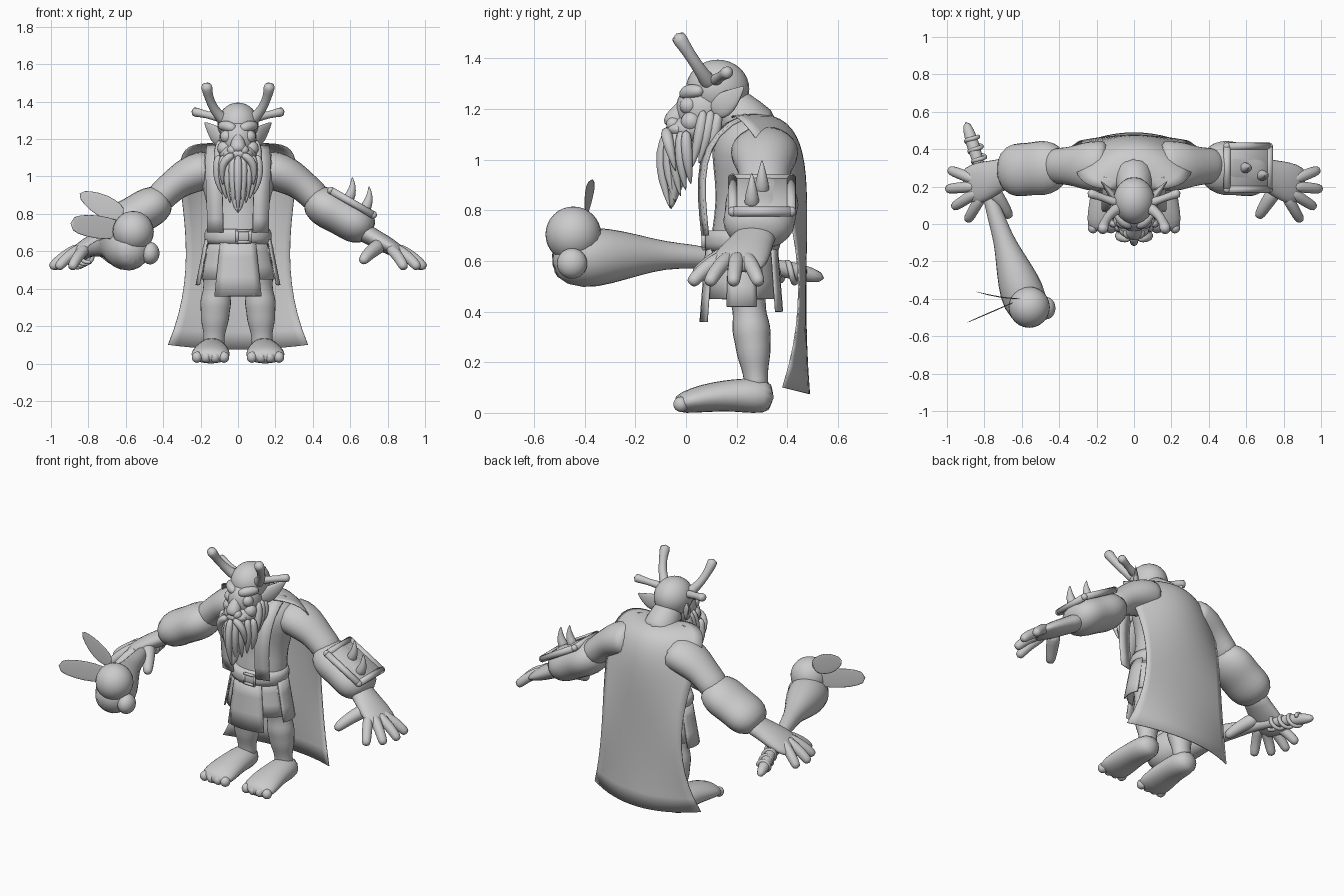
import bpy, bmesh, math
from mathutils import Vector, Matrix

cube = bpy.data.objects.get("Cube")
if cube:
    bpy.data.objects.remove(cube, do_unlink=True)

grey = bpy.data.materials.new("plain_grey")
grey.use_nodes = True
grey.diffuse_color = (.6, .6, .6, 1)
grey.node_tree.nodes["Principled BSDF"].inputs["Base Color"].default_value = grey.diffuse_color

X, Y, Z = Matrix.Identity(3)


def finish(name, bm, mirror=False, subsurf=False, thick=0):
    bmesh.ops.recalc_face_normals(bm, faces=bm.faces)
    for face in bm.faces:
        face.smooth = True
    mesh = bpy.data.meshes.new(name)
    bm.to_mesh(mesh)
    bm.free()
    mesh.materials.append(grey)
    obj = bpy.data.objects.new(name, mesh)
    bpy.context.collection.objects.link(obj)
    if mirror:
        obj.modifiers.new("Mirror", "MIRROR")
    if thick:
        obj.modifiers.new("Solidify", "SOLIDIFY").thickness = thick
    if subsurf:
        obj.modifiers.new("Subsurf", "SUBSURF").levels = 1
        obj.modifiers["Subsurf"].render_levels = 1
    return obj


def curve(controls, count):
    """Evenly sampled Bezier curve."""
    samples = []
    for k in range(count):
        level = [Vector(c) for c in controls]
        while len(level) > 1:
            level = [a.lerp(b, k / (count - 1)) for a, b in zip(level, level[1:])]
        samples.append(level[0])
    return samples


def bridge(bm, rows):
    for low, high in zip(rows, rows[1:]):
        for k in range(len(low) - 1):
            bm.faces.new((low[k], low[k + 1], high[k + 1], high[k]))


def loft(name, points, radii, flat=(1, 1), ref=X, mirror=False, sides=12, subsurf=True):
    """Closed tube; flat squashes it across ref, blending from start to end."""
    bm = bmesh.new()
    last = len(points) - 1
    loops = []
    for i, (point, radius) in enumerate(zip(points, radii)):
        along = (points[min(i + 1, last)] - points[max(i - 1, 0)]).normalized()
        wide = (ref - along * ref.dot(along)).normalized()
        squash = flat[0] + (flat[1] - flat[0]) * i / last
        deep = along.cross(wide) * squash
        angles = [math.tau * k / sides for k in range(sides)]
        loops.append([bm.verts.new(point + (wide * math.cos(a) + deep * math.sin(a)) * radius)
                      for a in angles])
    bridge(bm, [loop + loop[:1] for loop in loops])
    bm.faces.new(loops[0])
    bm.faces.new(loops[-1])
    return finish(name, bm, mirror, subsurf)


def tube(name, controls, radii, **options):
    return loft(name, curve(controls, len(radii)), radii, **options)


def ball(name, centre, radii, mirror=False):
    bm = bmesh.new()
    place = Matrix.Translation(centre) @ Matrix.Diagonal((*radii, 1))
    bmesh.ops.create_uvsphere(bm, u_segments=24, v_segments=16, radius=1, matrix=place)
    return finish(name, bm, mirror)


def sheet(name, rows, thick, mirror=False):
    bm = bmesh.new()
    bridge(bm, [[bm.verts.new(p) for p in row] for row in rows])
    return finish(name, bm, mirror, thick=thick)


def frame(name, place, width, depth, radius):
    """Rectangular rim of round bars."""
    corners = [place @ Vector((width * sx, depth * sy, 0)) for sx, sy in ((-1, -1), (1, -1), (1, 1), (-1, 1))]
    for a, b in zip(corners, corners[1:] + corners[:1]):
        loft(name + "_bar", [a, b], [radius] * 2, ref=Vector((1, 2, 4)), subsurf=False)
        ball(name + "_corner", a, [radius] * 3)


# Torso and neck
tube("torso", [(0, .22, .6), (0, .28, 1.18)], (.17, .17, .165, .2, .24, .15), flat=(.8, .75))
tube("neck", [(0, .31, 1.08), (0, .14, 1.24)], (.12, .1, .09))

# Head and face
ball("skull", (0, .125, 1.28), (.11, .125, .115))
ball("face", (0, .07, 1.2), (.1, .11, .11))
ball("jaw", (0, .03, 1.12), (.1, .1, .06))
tube("brow", [(.1, .07, 1.27), (.06, -.01, 1.28), (.01, -.01, 1.25)], (.02, .03, .03, .02), ref=Z, mirror=True)
ball("eye", (.06, .01, 1.213), [.035] * 3, True)
ball("cheek", (.07, .02, 1.15), [.04] * 3, True)
ball("upper_lip", (0, -.03, 1.12), (.08, .05, .035))
tube("nose", [(0, 0, 1.24), (0, -.06, 1.12)], (.02, .03, .05, .04))
ball("nostril", (.03, -.05, 1.14), [.028] * 3, True)
tube("ear", [(.08, .1, 1.19), (.12, .17, 1.22), (.18, .23, 1.29)], (.03, .055, .05, .03, .004),
     flat=(.5, .3), ref=Z, mirror=True)

# Antlers
tube("antler", [(.06, .1, 1.29), (.16, .05, 1.36), (.17, -.04, 1.5)],
     (.04, .03, .026, .024, .026, .037), ref=Y, mirror=True)
tube("antler_branch", [(.08, .11, 1.31), (.25, .17, 1.35)], (.03, .02, .02, .033), ref=Y, mirror=True)

# Beard made of tapered locks
tube("beard_core", [(0, 0, 1.12), (0, -.06, .8)], (.1, .09, .05, .01), flat=(.7, .6))
for i in range(-4, 5):
    side, x = abs(i) / 4, .026 * i
    front = 1 - side
    tube("beard_lock", [(x, -.07 * front, 1.12), (x * 1.3, -.14 * front, 1), (x * .8, .02 - .08 * front, .9 - .1 * front)],
         (.02, .024, .02, .003))
for k in range(3):
    y = .13 - .03 * k
    tube("sideburn", [(.095, y, 1.2), (.125, y - .01, 1.1), (.09, y - .05, 1 - .02 * k)],
         (.015, .027, .02, .004), mirror=True)
tube("moustache", [(.02, -.08, 1.12), (.12, -.08, 1.1), (.08, -.04, .95)],
     (.02, .025, .02, .003), ref=Y, mirror=True)

# Arms, sleeves and hands
tube("upper_arm", [(.13, .31, 1.04), (.29, .31, 1.04), (.46, .31, .84)], (.14, .14, .135, .11, .1, .1),
     flat=(.75, .85), ref=Y, mirror=True)
tube("sleeve", [(.37, .31, .89), (.72, .28, .7)], (.09, .14, .155, .145, .15, .145, .08),
     flat=(.75, .75), ref=Y, mirror=True)
tube("palm", [(.64, .29, .72), (.91, .19, .57)], (.085, .085, .105, .115, .1), flat=(.7, .25), ref=Y, mirror=True)
for i in range(4):
    angle = math.radians(27 * i - 60)
    reach = Vector((math.cos(angle), math.sin(angle), 0))
    hub = Vector((.78, .21, .62))
    tube("finger", [hub + reach * .06, hub + reach * .16 - Z * .04, hub + reach * .225 - Z * .115],
         (.03, .032, .03, .029, .025), ref=Z, mirror=True)
tube("thumb", [(.77, .2, .64), (.7, .1, .6), (.66, .03, .54)], (.045, .04, .034, .026), ref=Z, mirror=True)

# Spiked guard on the left forearm
tilt = Matrix.Translation((.61, .3, .86)) @ Matrix.Rotation(math.radians(30), 4, "Y")
bm = bmesh.new()
bmesh.ops.create_cube(bm, size=1, matrix=tilt @ Matrix.Diagonal((.27, .24, .02, 1)))
finish("arm_guard", bm).modifiers.new("Bevel", "BEVEL").width = .008
frame("guard_rim", tilt, .13, .115, .02)
for base in (Vector((.58, .3, .86)), Vector((.67, .26, .81))):
    tube("guard_spike", [base, base + Vector((.05, 0, .07)), base + Vector((.03, 0, .14))],
         (.035, .028, .016, .002))

# Legs and feet
tube("leg", [(.1, .22, .64), (.12, .26, .36), (.13, .28, .08)],
     (.1, .09, .09, .085, .075, .072, .09, .08, .08, .064, .055, .065), flat=(1, .85), mirror=True)
tube("foot", [(.14, .35, .06), (.14, .15, .09), (.15, -.05, .03)], (.06, .085, .09, .1, .11, .1),
     flat=(1, .35), mirror=True)
for i in range(4):
    ball("toe", (.075 + .048 * i, -.02, .034), (.028, .03, .03), True)

# Belt and buckle
tube("belt", [(0, .22, .64), (0, .22, .72)], (.17, .18, .18, .17), flat=(.85, .85), sides=24, subsurf=False)
frame("buckle", Matrix.Translation((.03, .07, .68)) @ Matrix.Rotation(math.radians(90), 4, "X"), .035, .03, .008)


def skirt_panel(name, start, end, bottom, grow):
    """Flared strip of the skirt between two angles."""
    rows = []
    for j in range(4):
        drop = (.67 - bottom) * j / 3
        angles = [math.radians(start + (end - start) * k / 6) for k in range(7)]
        rows.append([(math.cos(a) * (.165 + .2 * drop + grow), .22 + math.sin(a) * (.13 + .08 * drop + grow),
                      .67 - drop) for a in angles])
    sheet(name, rows, .008)


# Skirt of overlapping panels
skirt_panel("skirt_front", -122, -58, .36, .012)
skirt_panel("skirt_back", 58, 122, .4, .012)
for middle in (0, 180):
    skirt_panel("skirt_side", middle - 22, middle + 22, .42, .012)
for middle in (-42, 42, 138, 222):
    skirt_panel("skirt_corner", middle - 22, middle + 22, .45, 0)

# Vest lapels
strip = curve([(.12, .24, 1.18), (.14, .02, 1.1), (.12, .05, .9), (.12, .07, .7)], 9)
sheet("lapel", [[p - X * .04 - Y * .01, p + X * .045 + Y * .01] for p in strip], .012, mirror=True)

# Cape swept between its spine and its edge
spine = curve([(0, .22, 1.18), (0, .6, 1.22), (0, .43, .8), (0, .49, .075)], 24)
edge = curve([(.1, .18, 1.17), (.55, .2, 1.24), (.1, .6, .75), (.375, .385, .1)], 24)
rows = []
for mid, rim in zip(spine, edge):
    row = []
    for k in range(-8, 9):
        across = k / 8
        point = mid.lerp(rim, across ** 2)
        point.x = rim.x * across
        row.append(point)
    rows.append(row)
sheet("cape", rows, .006)

# Club with orb, grip wrap and blades
tube("club", [(-.9, .55, .53), (-.75, .05, .67), (-.54, -.53, .6)],
     (.02, .04, .03, .03, .035, .05, .055, .085, .115, .13, .08))
ball("club_orb", (-.56, -.445, .705), [.11] * 3)
ball("club_knob", (-.47, -.45, .59), (.05, .06, .06))
grip = curve([(-.87, .47, .545), (-.8, .26, .58)], 41)
spiral = [p + (X * math.cos(k * .6) + Z * math.sin(k * .6)) * .04 for k, p in enumerate(grip)]
loft("grip_wrap", spiral, [.014] * len(spiral), ref=Y, sides=6)
tube("upper_blade", [(-.61, -.4, .79), (-.72, -.4, .84), (-.85, -.36, .91)], (.04, .065, .06, .02),
     flat=(.05, .05), ref=Z)
tube("lower_blade", [(-.6, -.4, .71), (-.9, -.53, .75)], (.04, .065, .065, .04), flat=(.05, .05), ref=Z)
